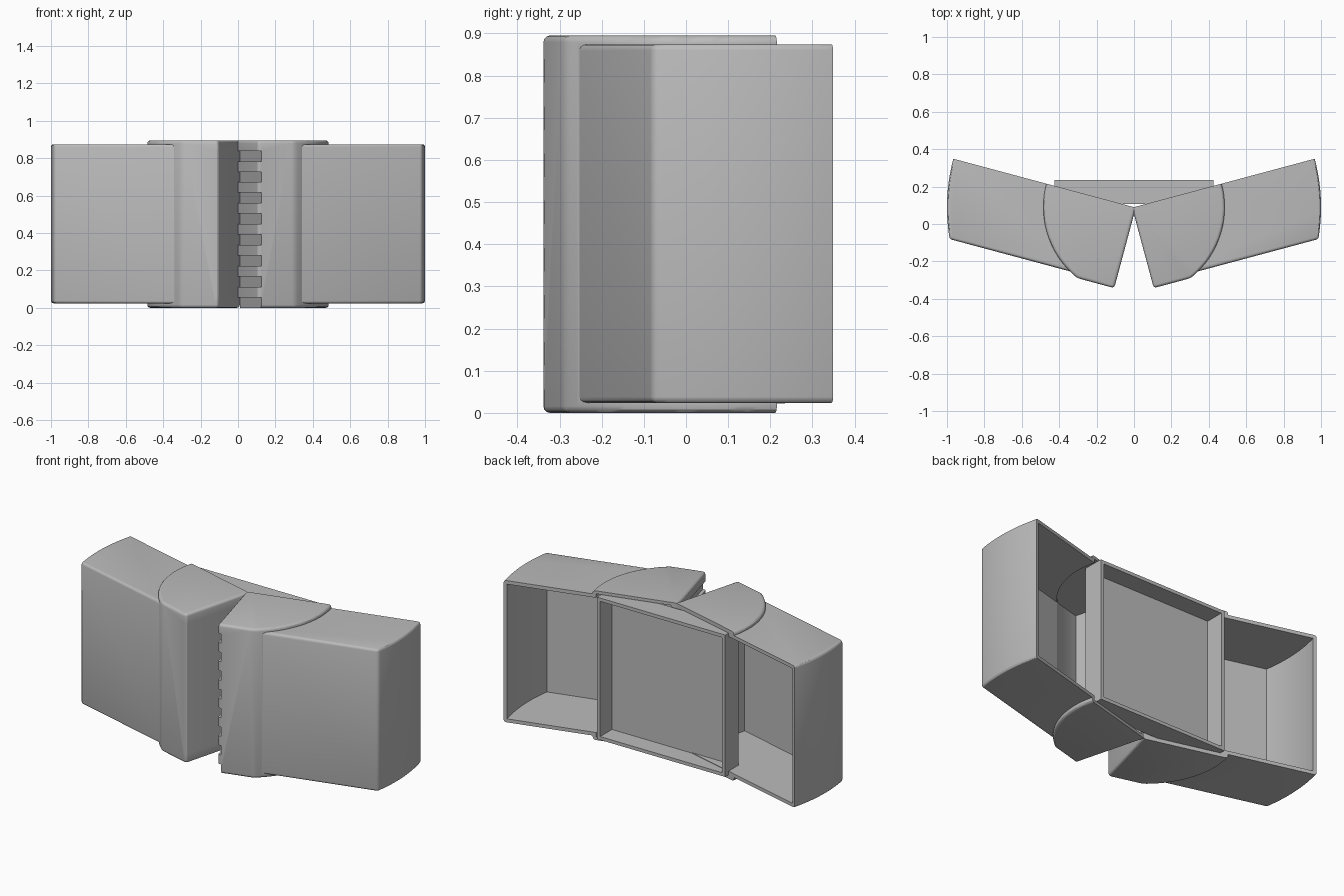
import bpy, bmesh, math
from mathutils import Vector

if "Cube" in bpy.data.objects:
    bpy.data.objects.remove(bpy.data.objects["Cube"], do_unlink=True)

TILT = math.radians(15)
HINGE_Y = 0.09
HEIGHT = 0.895
TEETH = 16

grey = bpy.data.materials.new("plain grey")
grey.use_nodes = True
grey.diffuse_color = (0.5, 0.5, 0.5, 1)
grey.node_tree.nodes["Principled BSDF"].inputs["Base Color"].default_value = (0.5, 0.5, 0.5, 1)


def new_object(name, bm):
    bmesh.ops.recalc_face_normals(bm, faces=bm.faces)
    mesh = bpy.data.meshes.new(name)
    bm.to_mesh(mesh)
    bm.free()
    mesh.materials.append(grey)
    obj = bpy.data.objects.new(name, mesh)
    bpy.context.collection.objects.link(obj)
    return obj


def prism(name, profile, z0, z1, side, round_size=0):
    """Extrude a hinge-space profile; round every edge that is not on the back plane."""
    bm = bmesh.new()
    low = [bm.verts.new((u, v, z0)) for u, v in profile]
    high = [bm.verts.new((u, v, z1)) for u, v in profile]
    bm.faces.new(low)
    bm.faces.new(high)
    n = len(profile)
    for i in range(n):
        j = (i + 1) % n
        bm.faces.new((low[i], low[j], high[j], high[i]))
    bmesh.ops.recalc_face_normals(bm, faces=bm.faces)
    if round_size:
        edges = [e for e in bm.edges
                 if not all(abs(w.co.y) < 1e-5 for w in e.verts)
                 and e.calc_face_angle() > math.radians(15)]
        bmesh.ops.bevel(bm, geom=edges, offset=round_size, segments=3,
                        profile=0.5, affect='EDGES', clamp_overlap=True)
    # Swing out from the hinge, to the chosen side
    c, s = math.cos(TILT), math.sin(TILT)
    for w in bm.verts:
        u, v, z = w.co
        w.co = Vector((side * (u * c - v * s), HINGE_Y + u * s + v * c, z))
    return new_object(name, bm)


def sector(inner, front, back, radius, steps=24):
    """Outline with a straight inner side and front, and an arc around the hinge."""
    a0, a1 = math.asin(front / radius), math.asin(back / radius)
    arc = [(radius * math.cos(a0 + (a1 - a0) * i / steps),
            radius * math.sin(a0 + (a1 - a0) * i / steps)) for i in range(steps + 1)]
    return [(inner, back), (inner, front)] + arc


def combine(target, tool, operation):
    mod = target.modifiers.new("combine", 'BOOLEAN')
    mod.operation = operation
    mod.solver = 'EXACT'
    mod.object = tool
    graph = bpy.context.evaluated_depsgraph_get()
    mesh = bpy.data.meshes.new_from_object(target.evaluated_get(graph))
    target.modifiers.clear()
    target.data = mesh
    bpy.data.objects.remove(tool, do_unlink=True)


def smooth(obj):
    bpy.ops.object.select_all(action='DESELECT')
    obj.select_set(True)
    bpy.context.view_layer.objects.active = obj
    bpy.ops.object.shade_smooth_by_angle(angle=math.radians(30))


def half_shell(name, side, parity):
    # Raised knuckle and the wing that comes out of it
    shell = prism(name, sector(-0.01, -0.445, 0, 0.485), 0, HEIGHT, side, 0.016)
    wing = prism("wing", sector(0.1, -0.42, 0, 1.0), 0.024, 0.874, side, 0.014)
    combine(shell, wing, 'UNION')
    # Hollow inside, open to the back
    cavity = prism("cavity", sector(0.03, -0.425, 0.05, 0.465), 0.018, 0.877, side)
    combine(shell, cavity, 'DIFFERENCE')
    cavity = prism("cavity", sector(0.1, -0.4, 0.05, 0.98), 0.045, 0.853, side)
    combine(shell, cavity, 'DIFFERENCE')
    # Slots that leave interlocking teeth
    pitch = HEIGHT / TEETH
    slot = [(-0.1, 0.1), (-0.1, -0.6), (0.01, -0.6), (0.01, 0.1)]
    for k in range(parity, TEETH, 2):
        z0 = -0.02 if k == 0 else k * pitch
        z1 = HEIGHT + 0.02 if k == TEETH - 1 else (k + 1) * pitch
        combine(shell, prism("slot", slot, z0, z1, side), 'DIFFERENCE')
    smooth(shell)


half_shell("left_shell", 1, 0)
half_shell("right_shell", -1, 1)


# Shallow tray across the two shells, open to the back
def box(name, x, y0, y1, z0, z1):
    bm = bmesh.new()
    bmesh.ops.create_cube(bm, size=1)
    for w in bm.verts:
        w.co = Vector((w.co.x * 2 * x, y0 if w.co.y < 0 else y1, z0 if w.co.z < 0 else z1))
    return new_object(name, bm)


tray = box("back_tray", 0.425, 0.108, 0.235, 0.022, 0.873)
combine(tray, box("tray_cavity", 0.405, 0.123, 0.3, 0.042, 0.853), 'DIFFERENCE')
smooth(tray)
